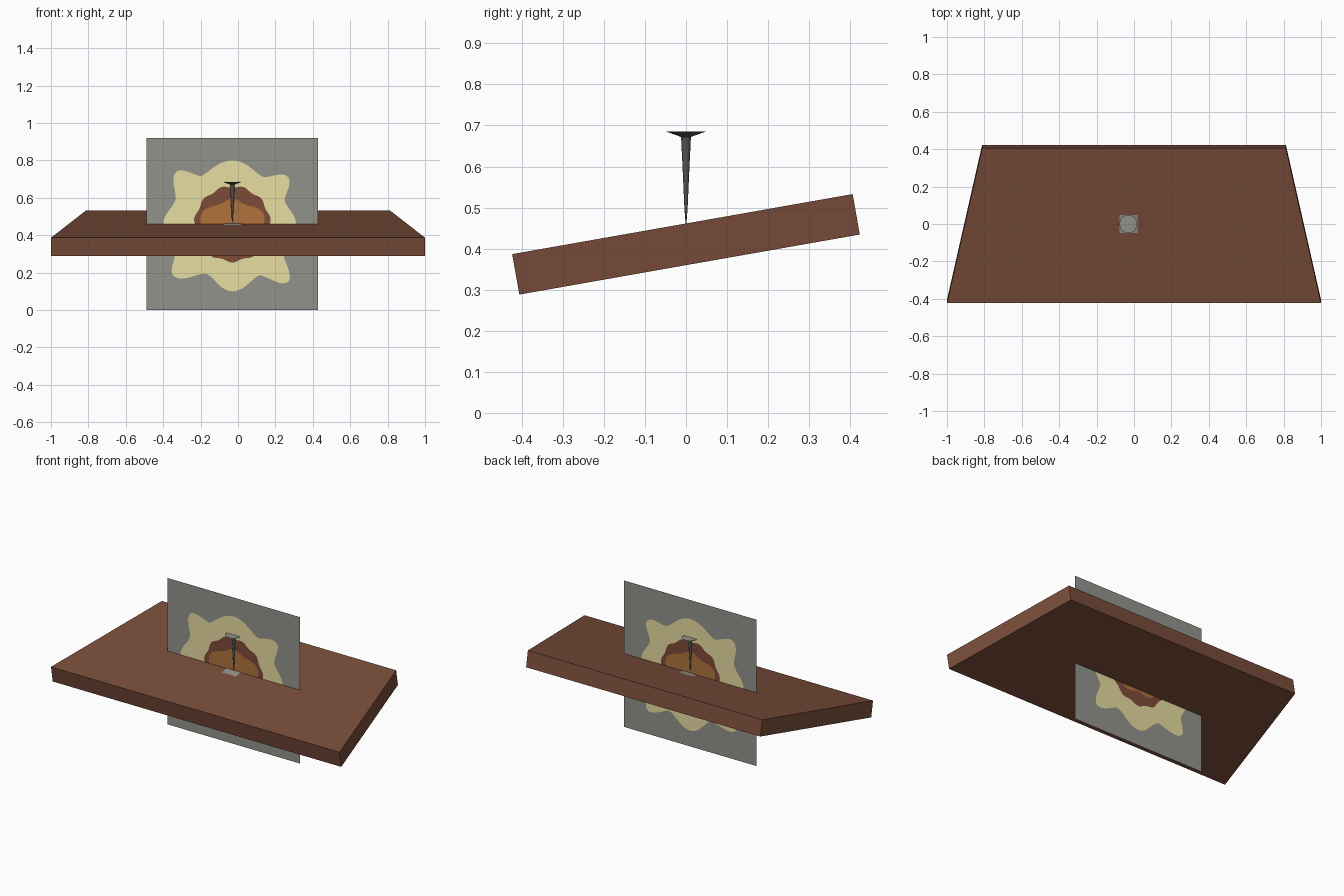
import bpy, bmesh, math
from mathutils import Matrix, Vector

cube = bpy.data.objects.get("Cube")
if cube:
    bpy.data.objects.remove(cube, do_unlink=True)

CX, CZ = -0.03, 0.46          # shared centre of card and nail
TILT = Matrix.Rotation(math.radians(10), 4, 'X')


def material(name, r, g, b):
    m = bpy.data.materials.new(name)
    m.use_nodes = True
    m.diffuse_color = (r, g, b, 1)
    m.node_tree.nodes["Principled BSDF"].inputs["Base Color"].default_value = (r, g, b, 1)
    return m


wood = material("reddish wood", 0.19, 0.073, 0.042)
grey = material("card grey", 0.29, 0.29, 0.265)
cream = material("pale yellow", 0.82, 0.74, 0.36)
brown = material("burnt brown", 0.21, 0.07, 0.04)
orange = material("dull orange", 0.44, 0.17, 0.045)
steel = material("dark steel", 0.085, 0.085, 0.085)


def finish(name, bm, mats, normals=True):
    if normals:
        bmesh.ops.recalc_face_normals(bm, faces=bm.faces)
    me = bpy.data.meshes.new(name)
    bm.to_mesh(me)
    bm.free()
    for m in mats:
        me.materials.append(m)
    ob = bpy.data.objects.new(name, me)
    bpy.context.collection.objects.link(ob)
    return ob


# Tilted trapezoid board
bm = bmesh.new()
bmesh.ops.create_cube(bm, size=1)
for v in bm.verts:
    half = 1.0 if v.co.y < 0 else 0.812
    v.co = Vector((math.copysign(half, v.co.x), v.co.y * 0.842, v.co.z * 0.1))
bm.transform(Matrix.Translation((0, 0, 0.4105)) @ TILT)
finish("board", bm, [wood])

# Upright card with a splash cut into it as concentric rings
LOBES = [(0, .34), (23, .305), (40, .39), (58, .30), (90, .34), (122, .305),
         (137, .41), (158, .33), (180, .37), (207, .35), (221, .42), (243, .30),
         (270, .36), (297, .31), (314, .43), (330, .32), (360, .34)]


def splash(a):
    d = math.degrees(a)
    for (a0, r0), (a1, r1) in zip(LOBES, LOBES[1:]):
        if a0 <= d <= a1:
            t = (1 - math.cos(math.pi * (d - a0) / (a1 - a0))) / 2
            return r0 + (r1 - r0) * t


def square(a):
    return 0.4585 / max(abs(math.cos(a)), abs(math.sin(a)))


def scorch(a):
    return 0.2 + 0.006 * math.sin(11 * a)


def glow(a):
    return 0.145 + 0.022 * math.cos(2 * a) + 0.012 * math.sin(5 * a)


N = 144
bm = bmesh.new()
centre = bm.verts.new((CX, 0, CZ))
previous = None
for index, radius in enumerate((glow, scorch, splash, square)):
    ring = []
    for i in range(N):
        a = math.tau * i / N
        r = radius(a)
        ring.append(bm.verts.new((CX + r * math.cos(a), 0, CZ + r * math.sin(a))))
    for i in range(N):
        j = (i + 1) % N
        if previous:
            f = bm.faces.new((previous[i], ring[i], ring[j], previous[j]))
        else:
            f = bm.faces.new((centre, ring[i], ring[j]))
        f.material_index = index
    previous = ring
finish("splash_card", bm, [orange, brown, cream, grey], normals=False)

# Small plate lying on the board under the nail tip
bm = bmesh.new()
bmesh.ops.create_grid(bm, x_segments=1, y_segments=1, size=0.048)
bm.transform(Matrix.Translation((CX, 0, 0.463)) @ TILT)
finish("base_plate", bm, [grey], normals=False)

# Nail: tapering shaft with a flared head
PROFILE = [(0.001, 0.46), (0.004, 0.50), (0.008, 0.59), (0.012, 0.672), (0.048, 0.685)]
SIDES = 16
bm = bmesh.new()
rings = [[bm.verts.new((CX + r * math.cos(math.tau * i / SIDES),
                        r * math.sin(math.tau * i / SIDES), z))
          for i in range(SIDES)] for r, z in PROFILE]
for low, high in zip(rings, rings[1:]):
    for i in range(SIDES):
        j = (i + 1) % SIDES
        bm.faces.new((low[i], low[j], high[j], high[i]))
bm.faces.new(rings[0][::-1])
bm.faces.new(rings[-1]).material_index = 1
nail = finish("nail", bm, [steel, grey])
bpy.context.view_layer.objects.active = nail
nail.select_set(True)
bpy.ops.object.shade_smooth_by_angle(angle=math.radians(30))
